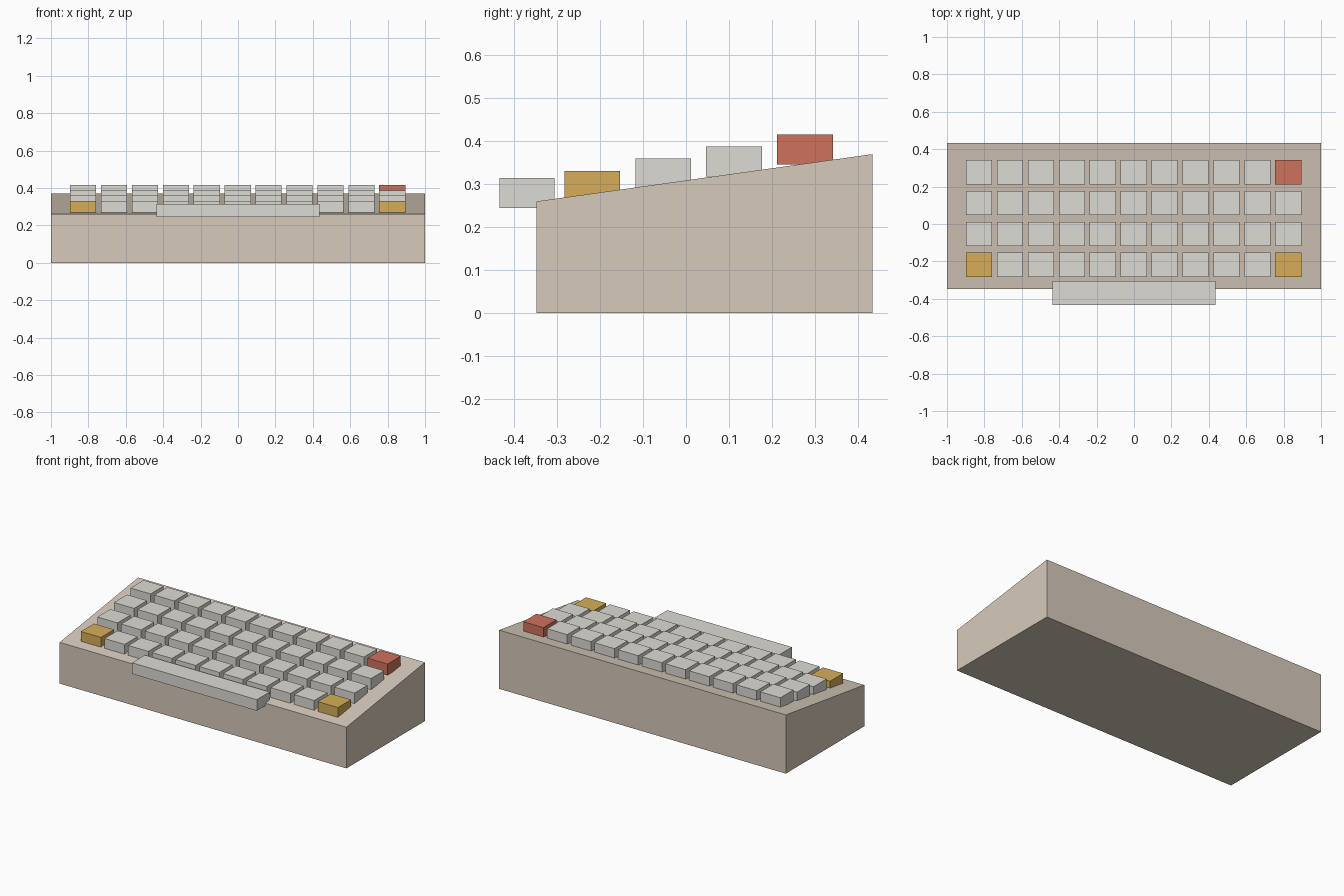
import bpy, bmesh

if "Cube" in bpy.data.objects:
    bpy.data.objects.remove(bpy.data.objects["Cube"])


def material(name, rgb):
    m = bpy.data.materials.new(name)
    m.diffuse_color = (*rgb, 1)
    m.use_nodes = True
    m.node_tree.nodes["Principled BSDF"].inputs["Base Color"].default_value = m.diffuse_color
    return m


CASE = material("case_beige", (0.68, 0.59, 0.50))
KEY = material("key_grey", (0.72, 0.71, 0.66))
AMBER = material("key_amber", (0.68, 0.42, 0.10))
RED = material("key_red", (0.62, 0.17, 0.11))


def box(name, center, size, mat):
    bpy.ops.mesh.primitive_cube_add(size=1, location=center)
    ob = bpy.context.object
    ob.name = name
    ob.scale = size
    bpy.ops.object.transform_apply(location=False, rotation=False, scale=True)
    ob.data.materials.append(mat)
    return ob


# Wedge case: side profile extruded across the width
profile = [(-0.348, 0), (0.434, 0), (0.434, 0.37), (-0.348, 0.26)]
bm = bmesh.new()
side = bm.faces.new([bm.verts.new((-1, y, z)) for y, z in profile])
ext = bmesh.ops.extrude_face_region(bm, geom=[side])
bmesh.ops.translate(bm, vec=(2, 0, 0),
                    verts=[v for v in ext["geom"] if isinstance(v, bmesh.types.BMVert)])
bmesh.ops.recalc_face_normals(bm, faces=bm.faces)
mesh = bpy.data.meshes.new("case")
bm.to_mesh(mesh)
bm.free()
mesh.materials.append(CASE)
case = bpy.data.objects.new("case", mesh)
bpy.context.collection.objects.link(case)

# Stepped key grid with coloured corner keys
ROWS, COLS = 4, 11
accents = {(0, 0): AMBER, (0, COLS - 1): AMBER, (ROWS - 1, COLS - 1): RED}
for r in range(ROWS):
    for c in range(COLS):
        center = (-0.828 + 0.1653 * c, -0.218 + 0.165 * r, 0.296 + 0.0283 * r)
        box(f"key_row{r + 1}_{c + 1}", center, (0.14, 0.13, 0.07),
            accents.get((r, c), KEY))

# Long space bar overhanging the front edge
box("space_bar", (0, -0.37, 0.28), (0.87, 0.128, 0.07), KEY)
